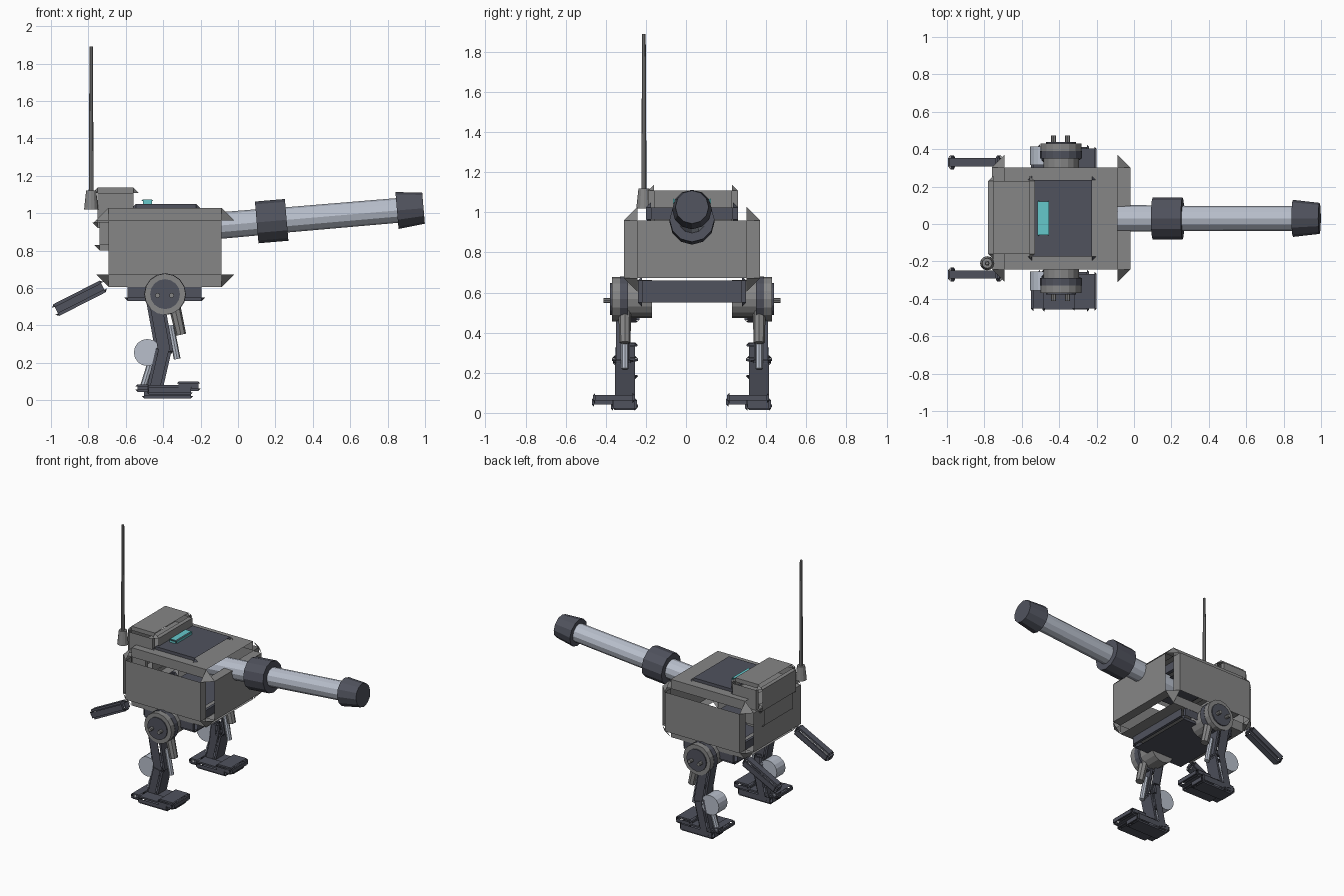
import bpy, bmesh, math
from itertools import product
from mathutils import Vector

cube = bpy.data.objects.get("Cube")
if cube:
    bpy.data.objects.remove(cube)


def material(name, rgb):
    m = bpy.data.materials.new(name)
    m.use_nodes = True
    m.diffuse_color = (*rgb, 1)
    m.node_tree.nodes["Principled BSDF"].inputs["Base Color"].default_value = (*rgb, 1)
    return m


GREY = material("armour grey", (0.24, 0.24, 0.24))
DARK = material("dark slate", (0.08, 0.085, 0.11))
STEEL = material("pale steel", (0.48, 0.52, 0.6))
CYAN = material("cyan light", (0.13, 0.58, 0.6))
MID = 0.03  # centre line of the machine in y


def add_object(name, bm, mat, loc):
    mesh = bpy.data.meshes.new(name)
    bm.to_mesh(mesh)
    bm.free()
    mesh.materials.append(mat)
    ob = bpy.data.objects.new(name, mesh)
    ob.location = loc
    bpy.context.collection.objects.link(ob)
    return ob


def armour_box(name, lo, hi, cut, mat, tilt=0):
    """Box with triangular corners and a notched step along each edge."""
    lo, hi = Vector(lo), Vector(hi)
    h = (hi - lo) / 2
    bm = bmesh.new()

    def face(points):
        f = bm.faces.new([bm.verts.new(p) for p in points])
        f.normal_update()
        if f.normal.dot(f.calc_center_median()) < 0:
            f.normal_flip()

    def rect(a, at, b_range, c_range):
        pts = []
        for i, j in ((0, 0), (1, 0), (1, 1), (0, 1)):
            p = Vector()
            p[a], p[(a + 1) % 3], p[(a + 2) % 3] = at, b_range[i], c_range[j]
            pts.append(p)
        face(pts)

    for a in range(3):
        inner_b, inner_c = h[(a + 1) % 3] - cut, h[(a + 2) % 3] - cut
        for s in (-1, 1):
            # Main panel
            rect(a, s * h[a], (-inner_b, inner_b), (-inner_c, inner_c))
            # Recessed strips beside it
            for t in (-1, 1):
                rect(a, s * (h[a] - cut), (t * inner_b, t * (inner_b + cut)), (-inner_c, inner_c))
    # Corner triangles
    for signs in product((-1, 1), repeat=3):
        base = Vector([s * (d - cut) for s, d in zip(signs, h)])
        pts = []
        for a in range(3):
            p = base.copy()
            p[a] += signs[a] * cut
            pts.append(p)
        face(pts)
    bmesh.ops.remove_doubles(bm, verts=bm.verts, dist=1e-5)
    ob = add_object(name, bm, mat, (lo + hi) / 2)
    ob.rotation_euler.y = tilt
    return ob


def rod(name, start, end, r1, r2, mat, sides=12):
    start, end = Vector(start), Vector(end)
    bm = bmesh.new()
    bmesh.ops.create_cone(bm, cap_ends=True, segments=sides, radius1=r1, radius2=r2,
                          depth=(end - start).length)
    ob = add_object(name, bm, mat, (start + end) / 2)
    ob.rotation_euler = (end - start).to_track_quat("Z", "Y").to_euler()
    return ob


def beam(name, start, end, y, width, thick, mat, cut=0.015):
    """Armour box stretched between two (x, z) points."""
    dx, dz = end[0] - start[0], end[1] - start[1]
    c = Vector(((start[0] + end[0]) / 2, y, (start[1] + end[1]) / 2))
    half = Vector((math.hypot(dx, dz), width, thick)) / 2
    return armour_box(name, c - half, c + half, cut, mat, -math.atan2(dz, dx))


# Hull, rear pack, roof hatch and belly
armour_box("hull", (-0.76, -0.31, 0.605), (-0.02, 0.37, 1.028), 0.068, GREY)
armour_box("sensor_box", (-0.78, -0.19, 0.92), (-0.53, 0.26, 1.138), 0.03, GREY)
armour_box("rear_pack", (-0.77, -0.17, 0.8), (-0.6, 0.23, 0.98), 0.03, GREY)
armour_box("roof_hatch", (-0.57, -0.2, 0.94), (-0.2, 0.26, 1.05), 0.025, DARK)
armour_box("belly", (-0.61, -0.24, 0.53), (-0.175, 0.3, 0.68), 0.02, DARK)

# Glowing roof light
armour_box("roof_light", (-0.515, -0.065, 1.04), (-0.455, 0.125, 1.072), 0.006, CYAN)

# Antenna
rod("antenna_base", (-0.785, -0.21, 1.02), (-0.785, -0.21, 1.12), 0.038, 0.027, GREY)
rod("antenna_mast", (-0.785, -0.21, 1.12), (-0.785, -0.21, 1.89), 0.013, 0.009, GREY, 8)


# Cannon, laid along a slightly raised line
def on_barrel(x):
    return (x, MID, 0.942 + 0.085 * x)


rod("barrel_root", on_barrel(-0.3), on_barrel(0.12), 0.072, 0.07, STEEL)
rod("barrel", on_barrel(0.1), on_barrel(0.9), 0.068, 0.066, STEEL)
rod("barrel_sleeve", on_barrel(0.1), on_barrel(0.26), 0.112, 0.112, DARK)
rod("muzzle", on_barrel(0.85), on_barrel(0.992), 0.099, 0.083, DARK)

for side, label in ((-1, "right"), (1, "left")):
    def out(d):
        return MID + side * d

    # Hip joint: stacked discs and two pins
    hip = (-0.39, 0.567)
    for part, d1, d2, r, mat in (("hip_core", 0.2, 0.33, 0.095, GREY),
                                 ("hip_ring", 0.32, 0.36, 0.112, DARK),
                                 ("hip_cap", 0.36, 0.4, 0.11, GREY),
                                 ("hip_plate", 0.395, 0.408, 0.08, DARK)):
        rod(f"{label}_{part}", (hip[0], out(d1), hip[1]), (hip[0], out(d2), hip[1]), r, r, mat, 16)
    for x in (-0.43, -0.355):
        rod(f"{label}_hip_pin", (x, out(0.4), 0.56), (x, out(0.442), 0.56), 0.013, 0.013, GREY, 8)

    # Thigh, shin and knee wheel
    y = out(0.335)
    beam(f"{label}_thigh", (-0.45, 0.57), (-0.39, 0.24), out(0.345), 0.1, 0.095, DARK)
    beam(f"{label}_knee_guard", (-0.405, 0.35), (-0.425, 0.17), out(0.3), 0.06, 0.07, DARK)
    beam(f"{label}_shin", (-0.395, 0.28), (-0.455, 0.02), y, 0.13, 0.085, DARK)
    rod(f"{label}_knee_wheel", (-0.485, y - 0.05, 0.255), (-0.485, y + 0.05, 0.255),
        0.072, 0.072, STEEL, 16)

    # Pistons
    rod(f"{label}_piston_housing", (-0.35, y, 0.55), (-0.305, y, 0.35), 0.033, 0.028, GREY, 8)
    rod(f"{label}_piston_rod", (-0.36, y, 0.4), (-0.325, y, 0.22), 0.018, 0.018, STEEL, 8)
    rod(f"{label}_ankle_rod", (-0.46, y, 0.22), (-0.51, y, 0.06), 0.018, 0.018, STEEL, 8)

    # Foot: main sole with an offset toe plate and heel
    armour_box(f"{label}_sole", (-0.515, y - 0.07, 0.01), (-0.24, y + 0.06, 0.075), 0.012, DARK)
    armour_box(f"{label}_toe", (-0.33, y - 0.16, 0.05), (-0.2, y + 0.05, 0.1), 0.012, DARK)
    armour_box(f"{label}_side_sole", (-0.49, y - 0.165, 0.03), (-0.24, y - 0.05, 0.08), 0.012, DARK)
    armour_box(f"{label}_heel", (-0.55, y - 0.16, 0.045), (-0.47, y + 0.03, 0.085), 0.012, DARK)

    # Rear stabiliser arm
    beam(f"{label}_rear_arm", (-0.71, 0.615), (-0.985, 0.475), out(0.3), 0.075, 0.07, DARK)
